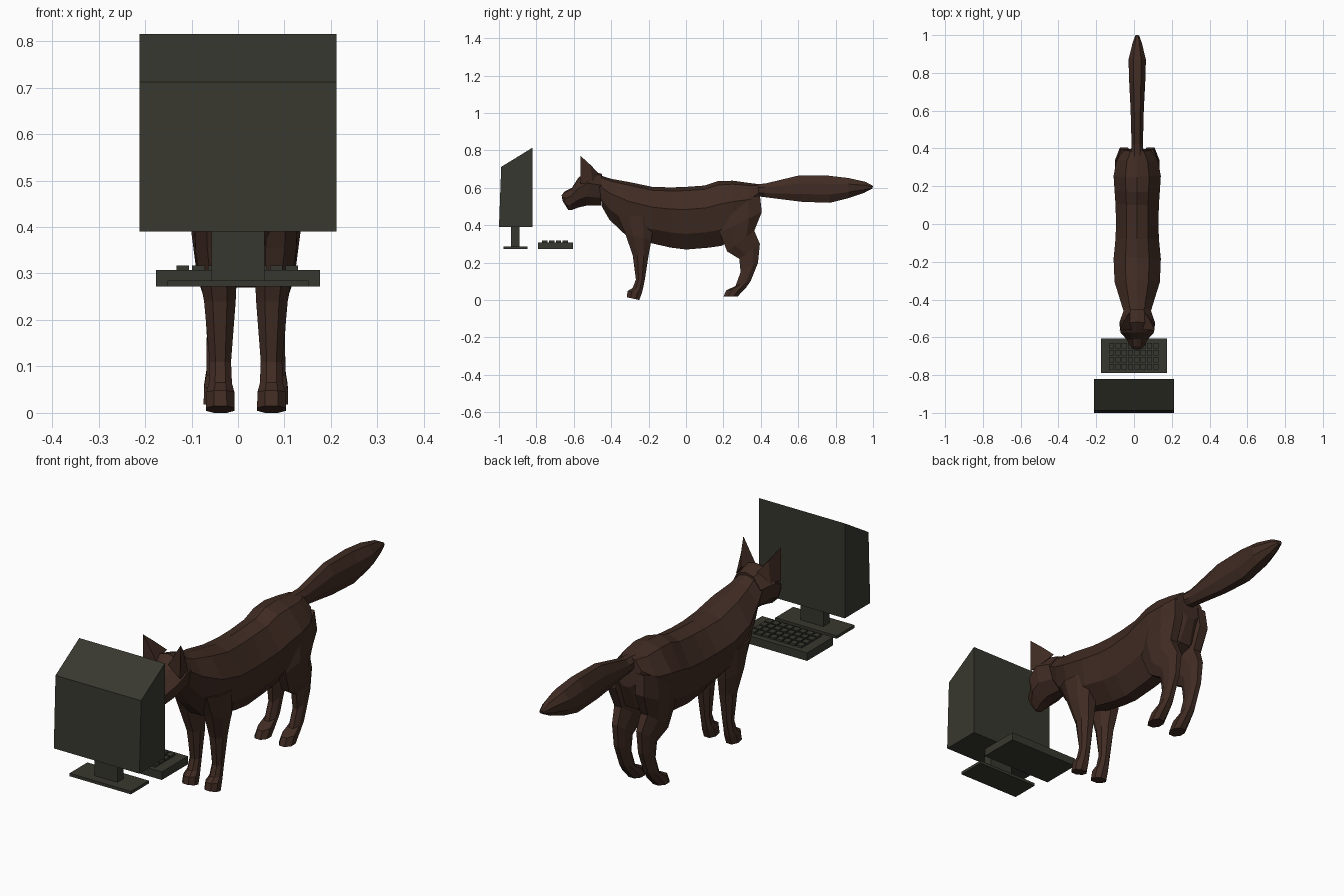
import bpy, bmesh

CX = 0.017  # centre line of the cat


def material(name, color):
    m = bpy.data.materials.new(name)
    m.diffuse_color = (*color, 1)
    return m


FUR = material("brown fur", (0.052, 0.025, 0.017))
CASE = material("grey plastic", (0.039, 0.039, 0.029))


def finish(name, bm, mat):
    bmesh.ops.recalc_face_normals(bm, faces=bm.faces)
    me = bpy.data.meshes.new(name)
    bm.to_mesh(me)
    bm.free()
    me.materials.append(mat)
    ob = bpy.data.objects.new(name, me)
    bpy.context.collection.objects.link(ob)
    return ob


# cross-sections: (position from first to second profile point, width share)
TORSO = [(0, 0), (.06, .5), (.36, 1), (.75, .8), (1, .25),
         (1, -.25), (.75, -.8), (.36, -1), (.06, -.5)]
ROUND = [(0, .45), (.3, 1), (.7, 1), (1, .45),
         (1, -.45), (.7, -1), (.3, -1), (0, -.45)]


def loft(name, sections, shape, side=0):
    """Sections: y1, z1, y2, z2, half width, optional sideways offset."""
    bm = bmesh.new()
    rings = []
    for y1, z1, y2, z2, w, *off in sections:
        x = CX + side * (off[0] if off else 0)
        rings.append([bm.verts.new((x + s * w, y1 + (y2 - y1) * t, z1 + (z2 - z1) * t))
                      for t, s in shape])
    n = len(shape)
    for a, b in zip(rings, rings[1:]):
        for i in range(n):
            j = (i + 1) % n
            bm.faces.new((a[i], a[j], b[j], b[i]))
    bm.faces.new(rings[0])
    bm.faces.new(rings[-1])
    return finish(name, bm, FUR)


def boxes(name, bounds):
    bm = bmesh.new()
    for x0, x1, y0, y1, z0, z1 in bounds:
        for v in bmesh.ops.create_cube(bm, size=1)["verts"]:
            v.co = (x1 if v.co.x > 0 else x0, y1 if v.co.y > 0 else y0,
                    z1 if v.co.z > 0 else z0)
    return finish(name, bm, CASE)


# torso, from neck to rump
loft("torso", [
    (-.47, .67, -.45, .50, .072), (-.40, .648, -.41, .43, .09),
    (-.30, .63, -.32, .345, .12), (-.18, .605, -.19, .305, .125),
    (-.08, .602, -.08, .28, .115), (0, .605, 0, .27, .112),
    (.10, .612, .12, .28, .115), (.17, .636, .19, .29, .12),
    (.25, .638, .26, .33, .125), (.33, .627, .36, .38, .11),
    (.385, .62, .40, .49, .07)], TORSO)

# head with muzzle
loft("head", [
    (-.45, .675, -.455, .505, .07), (-.52, .692, -.53, .505, .095),
    (-.575, .655, -.575, .495, .088), (-.61, .60, -.615, .48, .055),
    (-.65, .58, -.63, .482, .04), (-.665, .56, -.66, .53, .02)], TORSO)

# tail
loft("tail", [
    (.34, .62, .34, .56, .035), (.42, .622, .42, .55, .03),
    (.60, .665, .62, .525, .035), (.76, .665, .77, .52, .043),
    (.87, .652, .87, .545, .046), (.96, .632, .95, .572, .025),
    (1, .61, .995, .595, .01)], ROUND)

for side, label in ((-1, "left"), (1, "right")):
    # ear: flat front, pointed tip
    bm = bmesh.new()
    base = [bm.verts.new((CX + side * x, y, z)) for x, y, z in
            ((.03, -.56, .665), (.092, -.565, .62), (.085, -.50, .63), (.04, -.47, .68))]
    tip = bm.verts.new((CX + side * .093, -.563, .77))
    ridge = bm.verts.new((CX + side * .068, -.51, .722))
    bm.faces.new(base)
    for f in ((base[0], base[1], tip), (base[1], base[2], ridge, tip),
              (base[2], base[3], ridge), (base[3], base[0], tip, ridge)):
        bm.faces.new(f)
    finish(label + "_ear", bm, FUR)

    # front leg, shoulder to paw
    loft(label + "_front_leg", [
        (-.37, .46, -.17, .44, .048, .065), (-.325, .355, -.185, .32, .045, .063),
        (-.285, .24, -.20, .24, .034, .056), (-.268, .11, -.22, .11, .023, .055),
        (-.285, .065, -.23, .06, .025, .055), (-.312, .048, -.235, .04, .03, .055),
        (-.317, .015, -.25, 0, .031, .055)], ROUND, side)

    # hind leg, thigh to paw
    loft(label + "_hind_leg", [
        (.19, .50, .395, .56, .045, .065), (.18, .36, .405, .47, .048, .07),
        (.22, .26, .365, .37, .04, .065), (.285, .22, .395, .30, .029, .06),
        (.292, .15, .385, .20, .024, .06), (.265, .075, .345, .10, .025, .06),
        (.215, .052, .32, .065, .03, .06), (.20, .018, .275, .018, .031, .06)], ROUND, side)

# monitor with sloped top
bm = bmesh.new()
profile = [(-1, .39), (-.988, .712), (-.82, .815), (-.82, .39)]
ends = [[bm.verts.new((x, y, z)) for y, z in profile] for x in (-.212, .212)]
for e in ends:
    bm.faces.new(e)
for i in range(4):
    j = (i + 1) % 4
    bm.faces.new((ends[0][i], ends[0][j], ends[1][j], ends[1][i]))
finish("monitor", bm, CASE)

boxes("monitor_neck", [(-.057, .057, -.935, -.89, .28, .395)])
boxes("monitor_base", [(-.152, .152, -.975, -.848, .272, .285)])

# keyboard with rows of keys
boxes("keyboard", [(-.176, .176, -.79, -.605, .272, .308)])
keys = []
for row in range(4):
    y = -.77 + row * .037
    for col in range(8):
        x = -.132 + col * .0335
        keys.append((x, x + .027, y, y + .029, .306, .317))
boxes("keys", keys)
